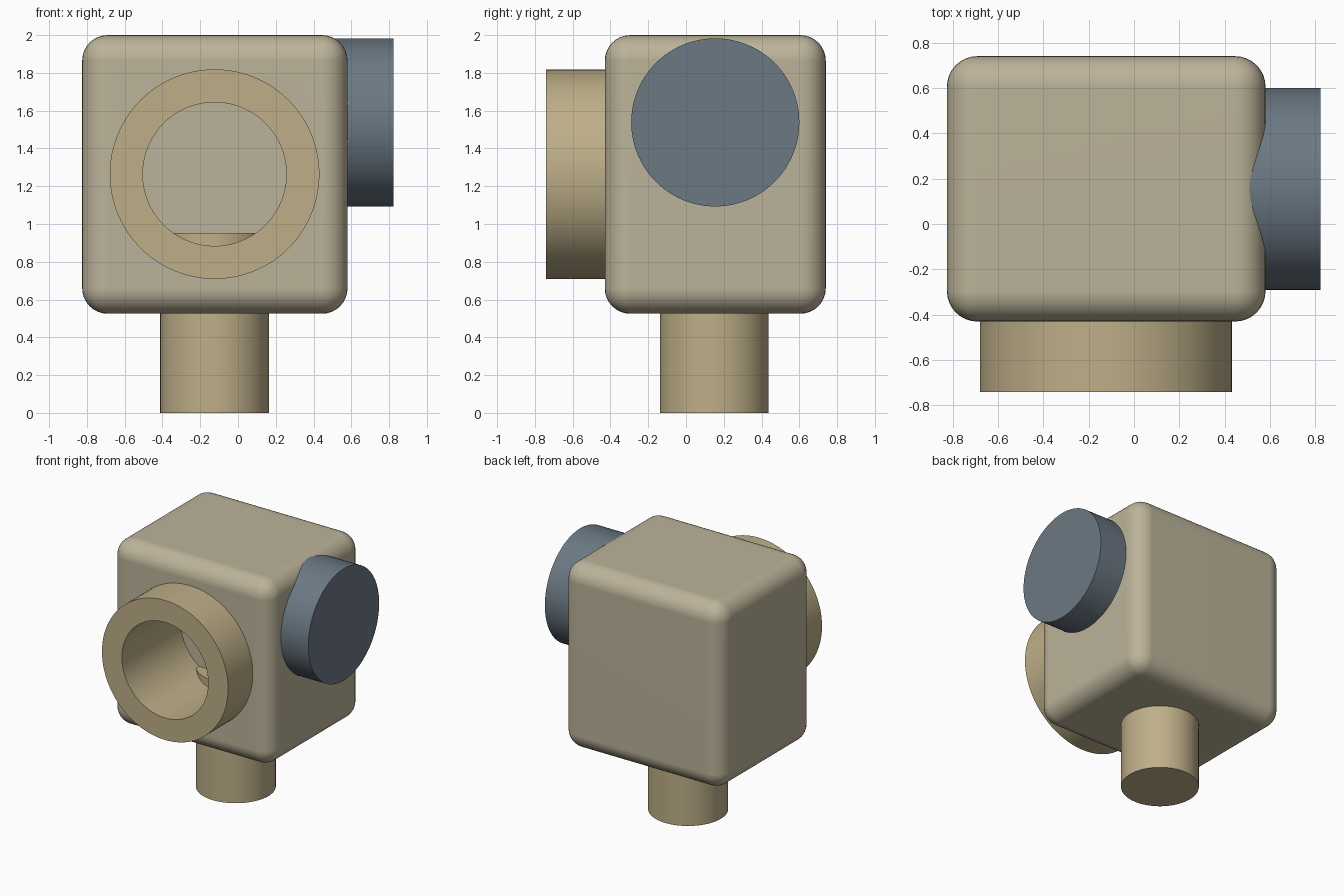
import bpy, bmesh, math
from mathutils import Matrix, Vector

default = bpy.data.objects.get("Cube")
if default:
    bpy.data.objects.remove(default, do_unlink=True)


def material(name, rgb):
    mat = bpy.data.materials.new(name)
    mat.use_nodes = True
    mat.diffuse_color = (*rgb, 1)
    mat.node_tree.nodes["Principled BSDF"].inputs["Base Color"].default_value = (*rgb, 1)
    return mat


BODY = material("body_beige", (0.50, 0.45, 0.32))
TUBE = material("tube_tan", (0.52, 0.43, 0.25))
BLUE = material("slate_blue", (0.147, 0.19, 0.23))
ALONG = {"X": Matrix.Rotation(math.pi / 2, 4, "Y"),
         "Y": Matrix.Rotation(-math.pi / 2, 4, "X"),
         "Z": Matrix.Identity(4)}


def select_only(obj):
    bpy.ops.object.select_all(action="DESELECT")
    obj.select_set(True)
    bpy.context.view_layer.objects.active = obj


def finish(obj, mat):
    if mat:
        obj.data.materials.append(mat)
    select_only(obj)
    bpy.ops.object.shade_smooth_by_angle(angle=math.radians(35))
    return obj


def lathe(name, profile, start, axis, mat=None, closed=False, sides=96):
    """Spin a (radius, distance) profile about an axis through start."""
    bm = bmesh.new()
    rings = []
    for r, d in profile:
        rings.append([bm.verts.new((r * math.cos(a), r * math.sin(a), d))
                      for a in (math.tau * i / sides for i in range(sides))])
    pairs = list(zip(rings, rings[1:]))
    if closed:
        pairs.append((rings[-1], rings[0]))
    else:
        bm.faces.new(rings[0])
        bm.faces.new(rings[-1])
    for a, b in pairs:
        for i in range(sides):
            j = (i + 1) % sides
            bm.faces.new((a[i], a[j], b[j], b[i]))
    bmesh.ops.recalc_face_normals(bm, faces=bm.faces)
    bm.transform(Matrix.Translation(start) @ ALONG[axis])
    mesh = bpy.data.meshes.new(name)
    bm.to_mesh(mesh)
    bm.free()
    obj = bpy.data.objects.new(name, mesh)
    bpy.context.collection.objects.link(obj)
    return finish(obj, mat)


def rod(name, radius, length, start, axis, mat=None):
    return lathe(name, [(radius, 0), (radius, length)], start, axis, mat)


# Rounded housing
low, high = Vector((-0.825, -0.43, 0.525)), Vector((0.58, 0.74, 2.0))
bpy.ops.mesh.primitive_cube_add(size=1, location=(low + high) / 2)
housing = bpy.context.object
housing.name = "housing"
housing.scale = high - low
bpy.ops.object.transform_apply(location=False, rotation=False, scale=True)
bevel = housing.modifiers.new("rounded_edges", "BEVEL")
bevel.width = 0.135
bevel.segments = 8

# Blind pocket in the housing that receives the front tube
cutter = rod("pocket_cutter", 0.46, 0.8, (-0.124, -0.8, 1.264), "Y")
cutter.hide_render = True
cut = housing.modifiers.new("pocket", "BOOLEAN")
cut.operation = "DIFFERENCE"
cut.solver = "EXACT"
cut.object = cutter
select_only(housing)
for mod in ("rounded_edges", "pocket"):
    bpy.ops.object.modifier_apply(modifier=mod)
bpy.data.objects.remove(cutter, do_unlink=True)
finish(housing, BODY)
housing.modifiers.new("flat_face_normals", "WEIGHTED_NORMAL").keep_sharp = True

# Front tube reaching into the pocket
outer, inner, depth = 0.555, 0.38, 0.74
lathe("front_tube",
      [(inner, 0), (outer, 0), (outer, 0.4), (0.46, 0.4), (0.46, depth), (inner, depth)],
      (-0.124, -0.74, 1.264), "Y", TUBE, closed=True)

# Stem rising through the floor into the bore
rod("bottom_stem", 0.288, 0.953, (-0.124, 0.15, 0), "Z", TUBE)

# Side knob
rod("side_knob", 0.445, 0.42, (0.402, 0.155, 1.538), "X", BLUE)
